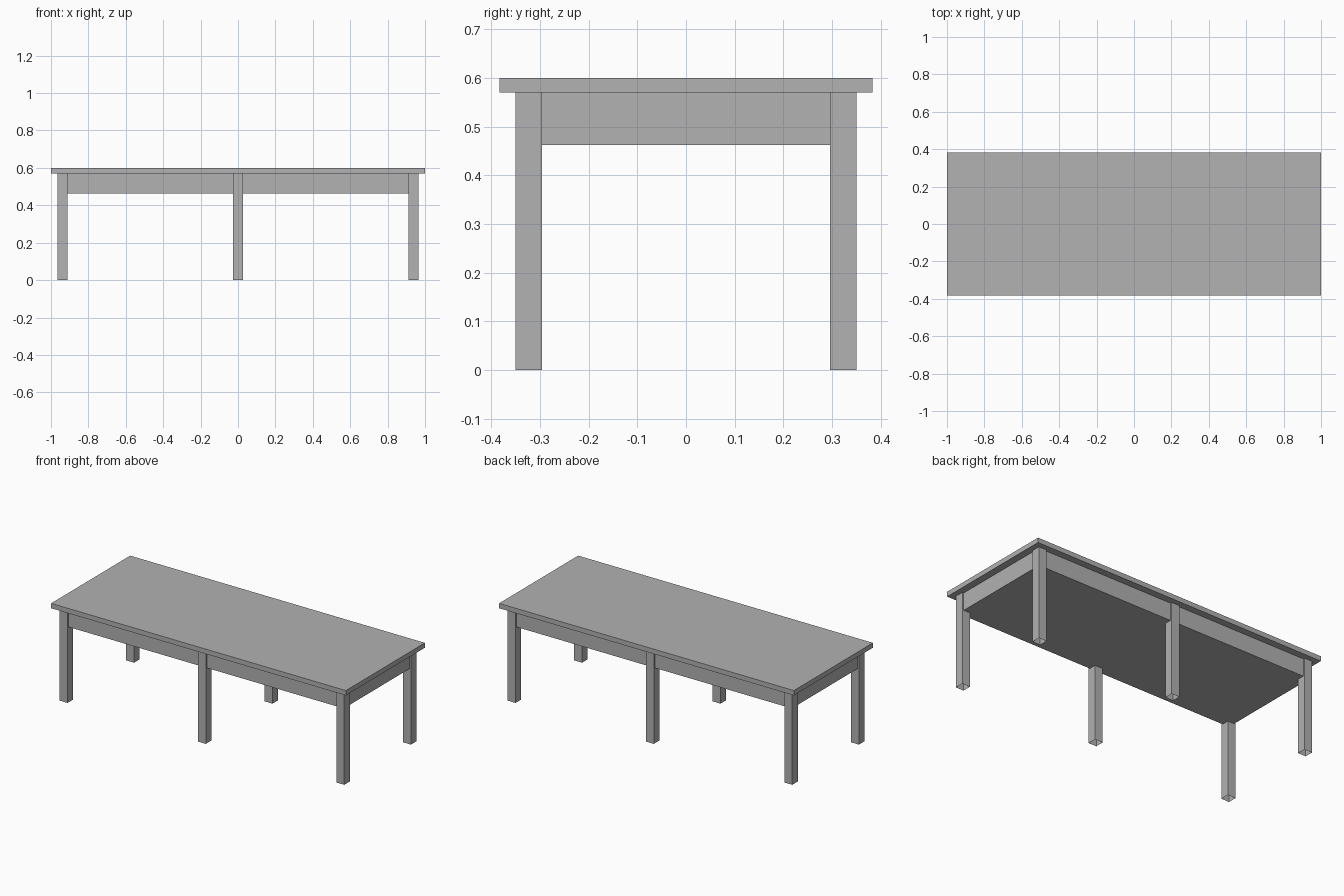
import bpy
import bmesh

if "Cube" in bpy.data.objects:
    bpy.data.objects.remove(bpy.data.objects["Cube"])

# Single flat grey
grey = bpy.data.materials.new("plain_grey")
grey.diffuse_color = (0.445, 0.445, 0.445, 1.0)
grey.use_nodes = True
grey.node_tree.nodes["Principled BSDF"].inputs["Base Color"].default_value = grey.diffuse_color


def box(name, lo, hi, open_bottom=False):
    """Axis-aligned box between two corners, optionally without its lowest face."""
    bm = bmesh.new()
    bmesh.ops.create_cube(bm, size=1.0)
    for v in bm.verts:
        v.co = [(a + b) / 2 + c * (b - a) for a, b, c in zip(lo, hi, v.co)]
    bm.normal_update()
    if open_bottom:
        bottom = [f for f in bm.faces if f.normal.z < -0.5]
        bmesh.ops.delete(bm, geom=bottom, context='FACES_ONLY')
    mesh = bpy.data.meshes.new(name)
    bm.to_mesh(mesh)
    bm.free()
    mesh.materials.append(grey)
    obj = bpy.data.objects.new(name, mesh)
    bpy.context.collection.objects.link(obj)
    return obj


TOP, UNDERSIDE, APRON_LOW = 0.60, 0.57, 0.462
LEG_X, LEG_Y, LEG_HALF = 0.939, 0.323, 0.027
INSET = 0.01  # apron set back from the outer leg faces

# Table top
box("table_top", (-1, -0.383, UNDERSIDE), (1, 0.383, TOP))

# Closed apron block beneath the top
ax = LEG_X + LEG_HALF - INSET
ay = LEG_Y + LEG_HALF - INSET
box("apron", (-ax, -ay, APRON_LOW), (ax, ay, UNDERSIDE))

# Six square hollow legs: both ends and the middle, front and back
for y, depth in ((-LEG_Y, "front"), (LEG_Y, "back")):
    for x, side in ((-LEG_X, "left"), (0, "middle"), (LEG_X, "right")):
        box(f"{depth}_{side}_leg",
            (x - LEG_HALF, y - LEG_HALF, 0),
            (x + LEG_HALF, y + LEG_HALF, UNDERSIDE), open_bottom=True)
